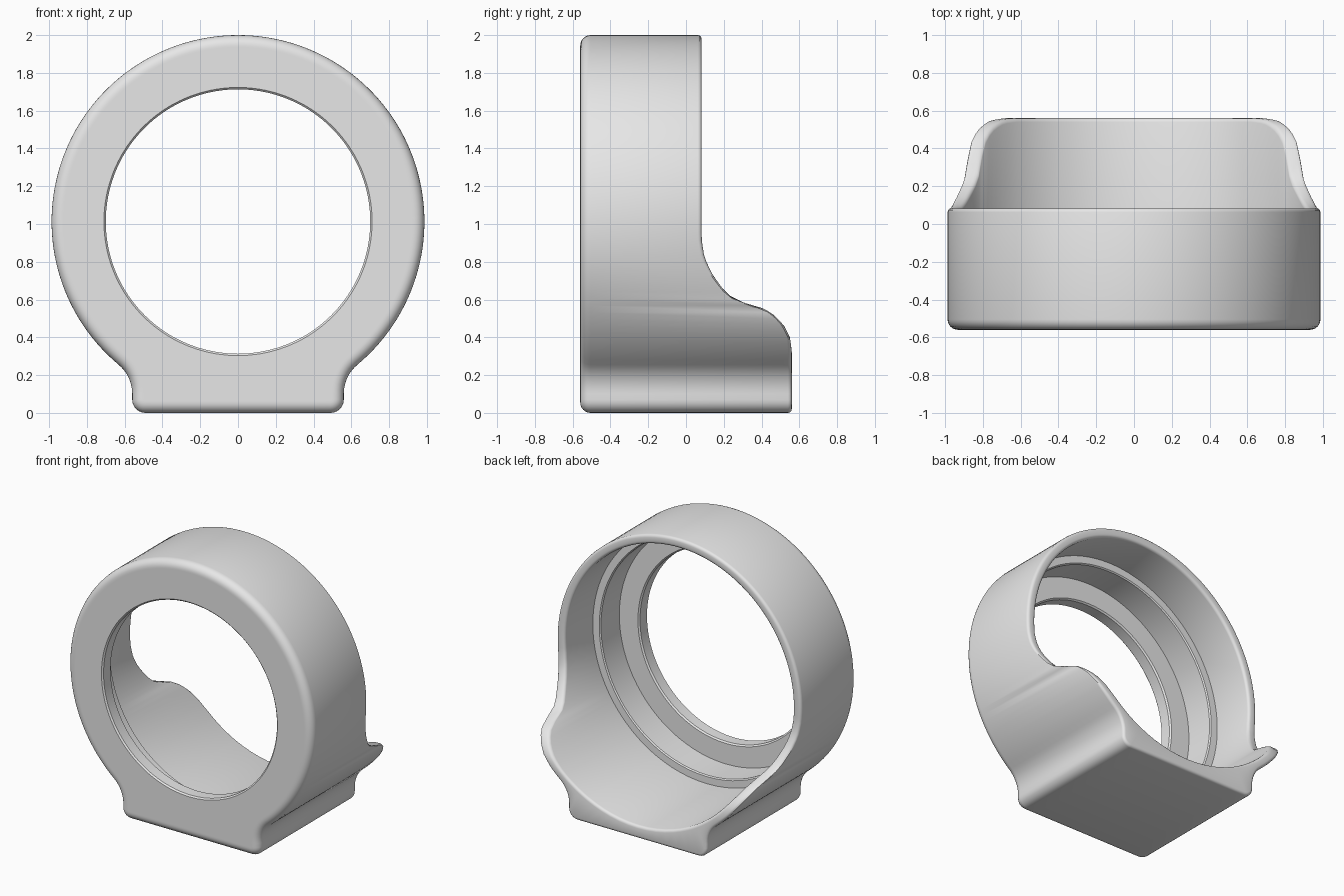
import bpy, bmesh, math
from math import sin, cos, radians, pi, hypot
from mathutils import Vector

if "Cube" in bpy.data.objects:
    bpy.data.objects.remove(bpy.data.objects["Cube"])

RING_Z, RING_R = 1.013, 0.987      # ring centre height and outer radius
FOOT_X, FILLET, CORNER = 0.56, 0.20, 0.07
FRONT, CAVITY_R, SEAT_R, BORE_R = -0.56, 0.92, 0.86, 0.70
LEDGE_Y, PLATE_Y = -0.24, -0.46


def arc(cx, cz, r, a0, a1, n):
    """Points on an arc in the x-z plane, angles in radians from +x."""
    return [(cx + r * cos(a0 + (a1 - a0) * i / n),
             cz + r * sin(a0 + (a1 - a0) * i / n)) for i in range(n + 1)]


# Outer outline: round ring flowing through a concave fillet into a flat foot
fx = FOOT_X + FILLET
fz = RING_Z - math.sqrt((RING_R + FILLET) ** 2 - fx ** 2)
touch = math.atan2(fz - RING_Z, fx)
half = arc(0, RING_Z, RING_R, pi / 2, touch, 60)
half += arc(fx, fz, FILLET, touch + pi, pi, 8)[1:]
half += arc(FOOT_X - CORNER, CORNER, CORNER, 0, -pi / 2, 6)
half += [((FOOT_X - CORNER) * (1 - i / 6), 0) for i in range(1, 7)]
outline = half + [(-x, z) for x, z in reversed(half[1:-1])]
N = len(outline)

# Side profile of the rear edge: (height, depth), sweeping out into a rear shelf
SWEEP = [(0.33, 0.56), (0.40, 0.55), (0.46, 0.52), (0.50, 0.485), (0.53, 0.45),
         (0.553, 0.41), (0.565, 0.37), (0.575, 0.325), (0.59, 0.28), (0.615, 0.235),
         (0.65, 0.20), (0.72, 0.148), (0.78, 0.115), (0.84, 0.094), (0.92, 0.083)]


def rear(z):
    if z <= SWEEP[0][0]:
        return SWEEP[0][1]
    for (z0, y0), (z1, y1) in zip(SWEEP, SWEEP[1:]):
        if z <= z1:
            return y0 + (y1 - y0) * (z - z0) / (z1 - z0)
    return SWEEP[-1][1]


def inset(d):
    """Outline moved inward by d."""
    pts = []
    for i, (x, z) in enumerate(outline):
        ax, az = outline[i - 1]
        bx, bz = outline[(i + 1) % N]
        tx, tz = bx - ax, bz - az
        k = d / hypot(tx, tz)
        pts.append((x + tz * k, z - tx * k))
    return pts


def circle(r):
    """Circle points lined up radially with the outline points."""
    pts = []
    for x, z in outline:
        k = r / hypot(x, z - RING_Z)
        pts.append((x * k, RING_Z + (z - RING_Z) * k))
    return pts


def at_depth(pts, y):
    return [(x, y, z) for x, z in pts]


def at_rear(pts, back=0.0):
    return [(x, rear(z) - back, z) for x, z in pts]


# Closed cross-section loops, from the bore over the outside and back inside
loops = [at_depth(circle(BORE_R), FRONT + 0.01),
         at_depth(circle(BORE_R + 0.01), FRONT),
         at_depth(inset(0.065), FRONT)]
ROUND = 0.055
for i in range(7):
    a = pi / 2 * i / 6
    loops.append(at_depth(inset(ROUND * (1 - sin(a))), FRONT + ROUND * (1 - cos(a))))
LIP = 0.02
for i in range(4):
    a = pi / 2 * i / 3
    loops.append(at_rear(inset(LIP * (1 - cos(a))), LIP * (1 - sin(a))))
for i in range(4):
    a = pi / 2 * i / 3
    loops.append(at_rear(circle(CAVITY_R + LIP * (1 - sin(a))), LIP * (1 - cos(a))))
loops += [at_depth(circle(CAVITY_R), LEDGE_Y),
          at_depth(circle(SEAT_R + 0.008), LEDGE_Y),
          at_depth(circle(SEAT_R), LEDGE_Y - 0.008),
          at_depth(circle(SEAT_R), PLATE_Y),
          at_depth(circle(BORE_R + 0.01), PLATE_Y),
          at_depth(circle(BORE_R), PLATE_Y - 0.01)]

# Skin the loops into one closed shell
bm = bmesh.new()
rows = [[bm.verts.new(p) for p in loop] for loop in loops]
for a, b in zip(rows, rows[1:] + rows[:1]):
    for i in range(N):
        j = (i + 1) % N
        bm.faces.new((a[i], a[j], b[j], b[i]))
bmesh.ops.recalc_face_normals(bm, faces=bm.faces)
mesh = bpy.data.meshes.new("ring_housing")
bm.to_mesh(mesh)
bm.free()

# Plain grey material
grey = bpy.data.materials.new("light grey")
grey.use_nodes = True
colour = (0.8, 0.8, 0.8, 1)
grey.diffuse_color = colour
grey.node_tree.nodes["Principled BSDF"].inputs["Base Color"].default_value = colour
mesh.materials.append(grey)

housing = bpy.data.objects.new("ring_housing", mesh)
bpy.context.collection.objects.link(housing)
bpy.ops.object.select_all(action='DESELECT')
housing.select_set(True)
bpy.context.view_layer.objects.active = housing
bpy.ops.object.shade_smooth_by_angle(angle=radians(35))
